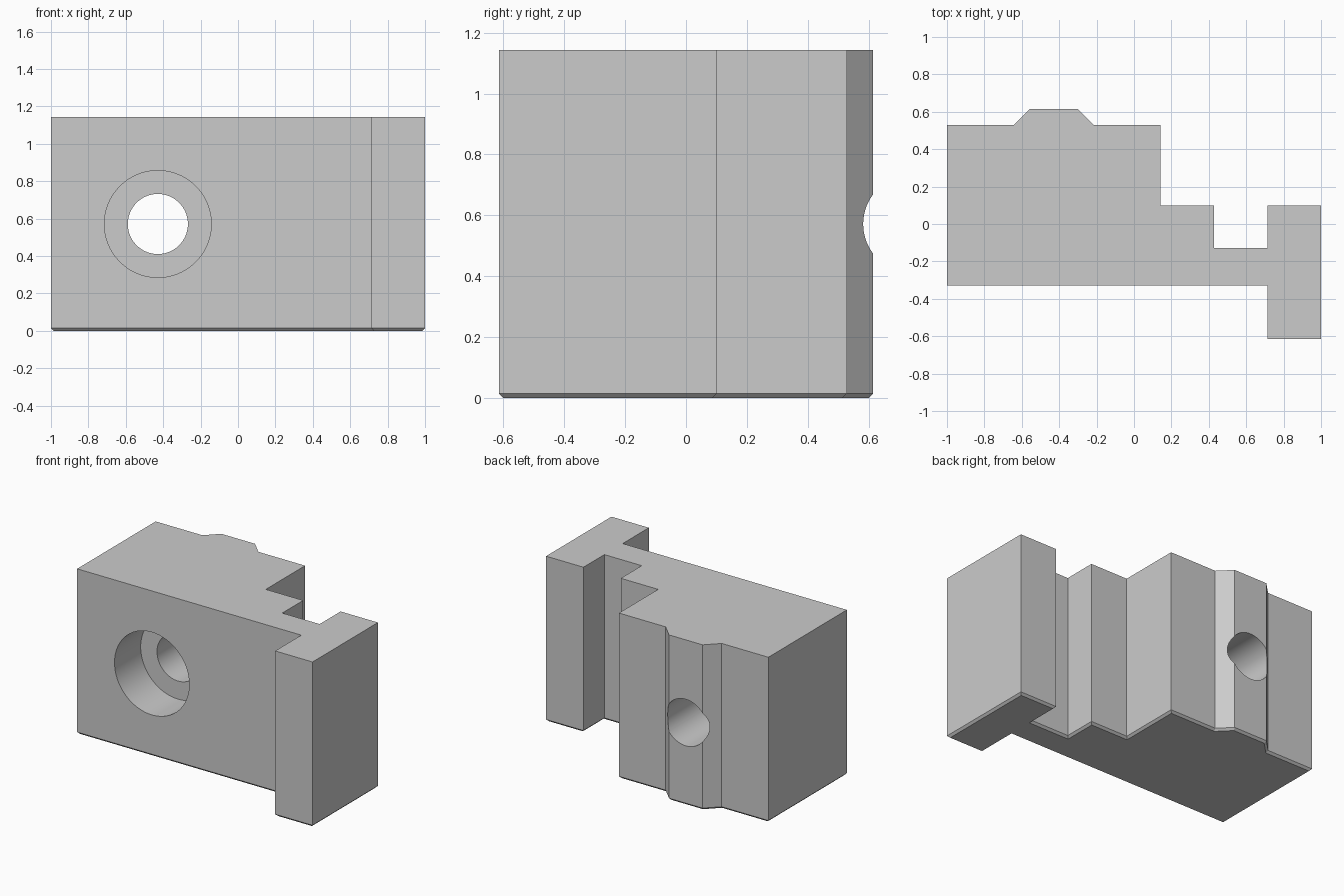
import bpy, bmesh, math

cube = bpy.data.objects.get("Cube")
if cube:
    bpy.data.objects.remove(cube, do_unlink=True)

UNIT = 1 / 14
HEIGHT = 16 * UNIT
CHAMFER = 0.2 * UNIT

grey = bpy.data.materials.new("light_grey")
grey.use_nodes = True
grey.diffuse_color = (0.6, 0.6, 0.6, 1)
grey.node_tree.nodes["Principled BSDF"].inputs["Base Color"].default_value = grey.diffuse_color

# Outline of the block, counter-clockwise from the front left, in units
outline = [(-14, -4.6), (10, -4.6), (10, -8.6), (14, -8.6), (14, 1.4), (10, 1.4),
           (10, -1.8), (6, -1.8), (6, 1.4), (2, 1.4), (2, 7.4),
           (-3, 7.4), (-4.2, 8.6), (-7.8, 8.6), (-9, 7.4), (-14, 7.4)]

# Extruded body with a small chamfer around the underside
bm = bmesh.new()
base = bm.faces.new([bm.verts.new((x * UNIT, y * UNIT, 0)) for x, y in outline])
top = bmesh.ops.extrude_face_region(bm, geom=[base])
bmesh.ops.translate(bm, vec=(0, 0, HEIGHT),
                    verts=[g for g in top["geom"] if isinstance(g, bmesh.types.BMVert)])
rim = [e for e in bm.edges if all(v.co.z < 1e-5 for v in e.verts)]
bmesh.ops.bevel(bm, geom=rim, offset=CHAMFER, segments=1, affect='EDGES')
bmesh.ops.recalc_face_normals(bm, faces=bm.faces)
mesh = bpy.data.meshes.new("clamp_block")
bm.to_mesh(mesh)
bm.free()
block = bpy.data.objects.new("clamp_block", mesh)
bpy.context.collection.objects.link(block)
mesh.materials.append(grey)


def drill(name, radius, y_start, y_end):
    """Cut a round hole along y through the block."""
    bpy.ops.mesh.primitive_cylinder_add(
        vertices=96, radius=radius * UNIT, depth=(y_end - y_start) * UNIT,
        location=(-6 * UNIT, (y_start + y_end) / 2 * UNIT, HEIGHT / 2),
        rotation=(math.pi / 2, 0, 0))
    cutter = bpy.context.object
    cutter.name = name
    cutter.hide_render = True
    cutter.data.materials.append(grey)
    bpy.context.view_layer.objects.active = block
    mod = block.modifiers.new(name, 'BOOLEAN')
    mod.operation = 'DIFFERENCE'
    mod.solver = 'EXACT'
    mod.object = cutter
    bpy.ops.object.modifier_apply(modifier=mod.name)
    bpy.data.objects.remove(cutter, do_unlink=True)


# Counterbored bolt hole
drill("counterbore_cutter", 4, -6, -0.6)
drill("bolt_hole_cutter", 2.25, -5.5, 10)

bpy.ops.object.select_all(action='DESELECT')
block.select_set(True)
bpy.context.view_layer.objects.active = block
bpy.ops.object.shade_smooth_by_angle(angle=math.radians(30))
